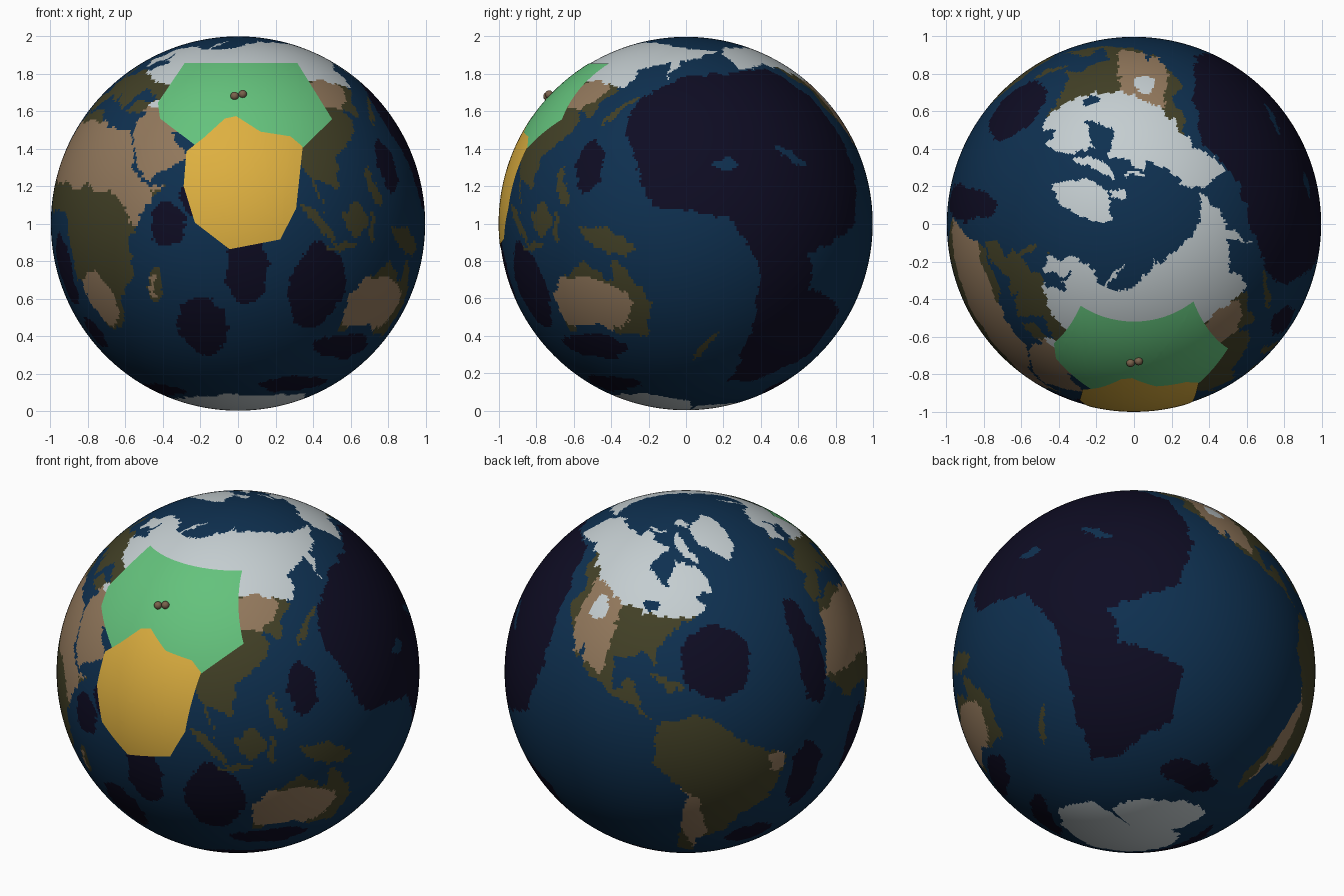
import bpy, bmesh, math
from mathutils import noise, Vector

if "Cube" in bpy.data.objects:
    bpy.data.objects.remove(bpy.data.objects["Cube"])

# ---------- flat colours ----------
def material(name, *rgb):
    m = bpy.data.materials.new(name)
    m.diffuse_color = [((c / 255 + 0.055) / 1.055) ** 2.4 for c in rgb] + [1]
    m.use_nodes = True
    m.node_tree.nodes["Principled BSDF"].inputs["Base Color"].default_value = m.diffuse_color
    return m

SEA, DEEP, OLIVE, TAN, WHITE = range(5)
globe_mats = [material("sea_blue", 14, 48, 80), material("deep_navy", 14, 12, 35),
              material("olive_land", 66, 64, 38), material("tan_desert", 146, 120, 92),
              material("snow_white", 196, 205, 208)]
green = material("patch_green", 100, 194, 124)
yellow = material("patch_yellow", 222, 176, 64)
brown = material("bead_brown", 122, 98, 76)

# ---------- painting regions on a longitude / latitude grid ----------
COLS, ROWS, FRONT_LON = 480, 240, 75
STEP = 360 / COLS
grid = [[SEA] * COLS for _ in range(ROWS)]

def paint(colour, *p, land_only=False):
    """Fill the outline lon, lat, lon, lat, ... with a colour."""
    pts = list(zip(p[::2], p[1::2]))
    for r in range(ROWS):
        lat = -90 + (r + 0.5) * STEP
        xs = sorted(x1 + (lat - y1) * (x2 - x1) / (y2 - y1)
                    for (x1, y1), (x2, y2) in zip(pts, pts[1:] + pts[:1]) if (y1 > lat) != (y2 > lat))
        for a, b in zip(xs[::2], xs[1::2]):
            for c in range(math.ceil(a / STEP - 0.5), math.floor(b / STEP - 0.5) + 1):
                if not land_only or grid[r][c % COLS] >= OLIVE:
                    grid[r][c % COLS] = colour

def blob(colour, lon, lat, w, h, tilt=0, **kw):
    """Tilted oval, for basins, islands and lakes."""
    p, t = [], math.radians(tilt)
    for i in range(16):
        u, v = w * math.cos(math.tau * i / 16), h * math.sin(math.tau * i / 16)
        p += [lon + u * math.cos(t) - v * math.sin(t), lat + u * math.sin(t) + v * math.cos(t)]
    paint(colour, *p, **kw)

# deep ocean basins
paint(DEEP, 145, 42, 165, 52, 215, 56, 230, 42, 235, 18, 230, 0, 207, -9, 210, -20, 233, -27, 232, -45,
      205, -58, 190, -58, 190, -15, 178, 2, 155, 5, 143, 30)
for b in ((132, 18, 5, 9), (-105, -61, 22, 5), (-59, 28, 13, 12), (-22, 25, 6, 18), (-27, -18, 7, 14),
          (-42, -43, 11, 6), (2, -15, 7, 11), (5, -36, 7, 6), (0, -63, 36, 4), (78, -14, 7, 12),
          (102, -20, 10, 14), (62, -34, 9, 11), (53, 0, 6, 7), (63, 11, 6, 9), (124, -41, 17, 5),
          (112, -59, 26, 4)):
    blob(DEEP, *b)
blob(SEA, 178, 19, 5, 1.5)
blob(SEA, 202, 21, 6, 1.5, -25)

# continents: Eurasia, Africa, the Americas, Australia
paint(OLIVE, -9, 37, -9, 43, -1, 44, -4, 48, 8, 54, 23, 56, 30, 60, 22, 61, 25, 65, 17, 62, 13, 56, 5, 60,
      14, 68, 26, 71, 60, 68, 104, 77, 140, 73, 190, 67, 163, 60, 157, 51, 156, 60, 136, 55, 140, 50,
      128, 40, 127, 35, 119, 38, 122, 30, 109, 21, 109, 11, 100, 13, 103, 2, 98, 15, 92, 22, 67, 25,
      50, 29, 58, 21, 44, 13, 35, 29, 36, 36, 27, 37, 29, 41, 41, 42, 30, 46, 23, 37, 13, 45, 17, 39, 9, 44, -2, 37)
paint(OLIVE, -6, 36, 10, 37, 20, 31, 33, 31, 43, 12, 51, 12, 40, -4, 40, -15, 35, -20, 27, -34, 19, -34,
      12, -17, 9, 4, -8, 4, -17, 14, -10, 30)
paint(OLIVE, -168, 65, -156, 71, -84, 69, -94, 60, -80, 52, -77, 62, -64, 60, -56, 52, -66, 49, -62, 46,
      -75, 38, -81, 31, -80, 25, -84, 30, -97, 28, -95, 18, -88, 21, -83, 10, -78, 8, -95, 16, -105, 20,
      -112, 30, -110, 23, -124, 40, -124, 48, -140, 60, -163, 55)
paint(OLIVE, -78, 9, -62, 10, -50, 0, -35, -6, -40, -21, -48, -27, -57, -38, -65, -42, -67, -55, -74, -50,
      -70, -18, -81, -5)
paint(OLIVE, 114, -22, 130, -12, 140, -17, 142, -11, 153, -26, 150, -37, 138, -35, 130, -32, 116, -35)
# islands: south-east Asia, Japan, the south seas, Africa, Europe, the Caribbean
for b in ((140, -5, 10, 3, -20), (114, 1, 4.5, 4.5), (101, 0, 8, 1.8, -45), (110, -7, 5, 1), (121, -2, 1.5, 4),
          (122, 12, 2, 7, 20), (138, 37, 8, 1.4, 45), (173, -41, 7, 1.5, 50), (47, -19, 2.2, 6.6, -15),
          (-2, 54, 2, 4, 15), (-76, 21, 7, 1, -15)):
    blob(OLIVE, *b)

# dry regions
dry = dict(land_only=True)
paint(TAN, -20, 14, 33, 10, 38, 6, 41, -1, 52, 5, 44, 12, 34, 33, -10, 33, **dry)
paint(TAN, 34, 33, 36, 38, 48, 44, 75, 42, 75, 20, 45, 10, **dry)
blob(TAN, 21, -24, 8, 9, **dry)
paint(TAN, -120, 50, -100, 50, -99, 30, -101, 21, -116, 28, **dry)
paint(TAN, -73, -14, -66, -20, -62, -39, -67, -51, -70, -38, -74, -28, **dry)
blob(TAN, -39, -8, 3, 4, **dry)
blob(TAN, 129, -26, 18, 9.5, **dry)
blob(TAN, 46, -20, 1, 4.5, -12)
# snowy regions
paint(WHITE, 4, 80, 6, 59, 24, 52, 40, 48, 112, 50, 135, 46, 195, 60, 195, 80, **dry)
blob(TAN, 116, 44, 12, 6, **dry)
blob(WHITE, 40, 40, 4, 1.8, **dry)
paint(WHITE, -170, 75, -170, 54, -132, 57, -117, 50, -98, 45, -75, 42, -50, 46, -50, 75, **dry)
blob(WHITE, -109, 42, 4, 4, **dry)
# Greenland, arctic islands and the southern ice cap
paint(WHITE, -73, 78, -32, 83, -18, 80, -24, 70, -42, 60, -54, 68)
for b in ((-73, 68, 12, 2.5, -30), (-110, 71, 7, 2), (-80, 80, 12, 2), (-105, 75, 12, 1), (57, 73, 7, 1, 35)):
    blob(WHITE, *b)
paint(WHITE, -180, -78, -100, -72, -60, -66, -45, -77, 0, -70, 55, -67, 135, -66, 170, -73, 180, -90, -180, -90)
# lakes
for b in ((-86, 46, 4, 1.5), (51, 42, 2, 4)):
    blob(SEA, *b)

def add_object(name, bm, *mats):
    for f in bm.faces:
        f.smooth = True
    me = bpy.data.meshes.new(name)
    bm.to_mesh(me)
    bm.free()
    for m in mats:
        me.materials.append(m)
    ob = bpy.data.objects.new(name, me)
    bpy.context.collection.objects.link(ob)
    return ob

# ---------- globe: each face reads the grid, with a gentle wobble for natural coastlines ----------
bm = bmesh.new()
bmesh.ops.create_uvsphere(bm, u_segments=COLS, v_segments=ROWS, radius=0.998)
shift = Vector((7, 3, 5))
for f in bm.faces:
    c = f.calc_center_median()
    east, north = (1.6 * noise.noise(c * 11 + k * shift) + noise.noise(c * 25 + k * shift) for k in (1, 2))
    lon = FRONT_LON + math.degrees(math.atan2(c.x, -c.y)) + east / max(0.2, math.hypot(c.x, c.y))
    lat = math.degrees(math.asin(max(-1, min(1, c.z / c.length)))) + north
    row = max(0, min(ROWS - 1, int((lat + 90) / STEP)))
    f.material_index = grid[row][math.floor(lon / STEP) % COLS]
add_object("globe", bm, *globe_mats).location.z = 1

# ---------- raised patches: front outline (x, z from centre) wrapped onto the sphere ----------
def patch(name, radius, mat, *p):
    bm = bmesh.new()
    bm.faces.new([bm.verts.new((x, 0, z)) for x, z in zip(p[::2], p[1::2])])
    bmesh.ops.triangulate(bm, faces=bm.faces[:])
    for i in range(-30, 31):
        for axis in (Vector((1, 0, 0)), Vector((0, 0, 1))):
            bmesh.ops.bisect_plane(bm, geom=bm.verts[:] + bm.edges[:] + bm.faces[:], dist=1e-5,
                                   plane_co=axis * (i * 0.03 + 0.0007), plane_no=axis)
    for v in bm.verts:
        v.co.y = -math.sqrt(radius ** 2 - v.co.x ** 2 - v.co.z ** 2)
    bm.normal_update()
    if sum(f.normal.y for f in bm.faces) > 0:
        bmesh.ops.reverse_faces(bm, faces=bm.faces[:])
    add_object(name, bm, mat).location.z = 1

patch("green_patch", 1.001, green, -.285, .855, .317, .855, .502, .557, .347, .405, -.224, .415,
      -.416, .56, -.427, .645)
patch("yellow_patch", 1.002, yellow, -.275, .385, -.18, .46, -.07, .56, -.01, .573, .12, .49, .28, .465,
      .345, .41, .31, .08, .225, -.085, -.045, -.137, -.23, .005, -.29, .2)

# ---------- two small beads on the green patch ----------
for name, x, z in (("bead_left", -.018, .68), ("bead_right", .025, .69)):
    bm = bmesh.new()
    bmesh.ops.create_uvsphere(bm, u_segments=24, v_segments=12, radius=0.022)
    add_object(name, bm, brown).location = (x, -math.sqrt(1.006 ** 2 - x * x - z * z), 1 + z)
